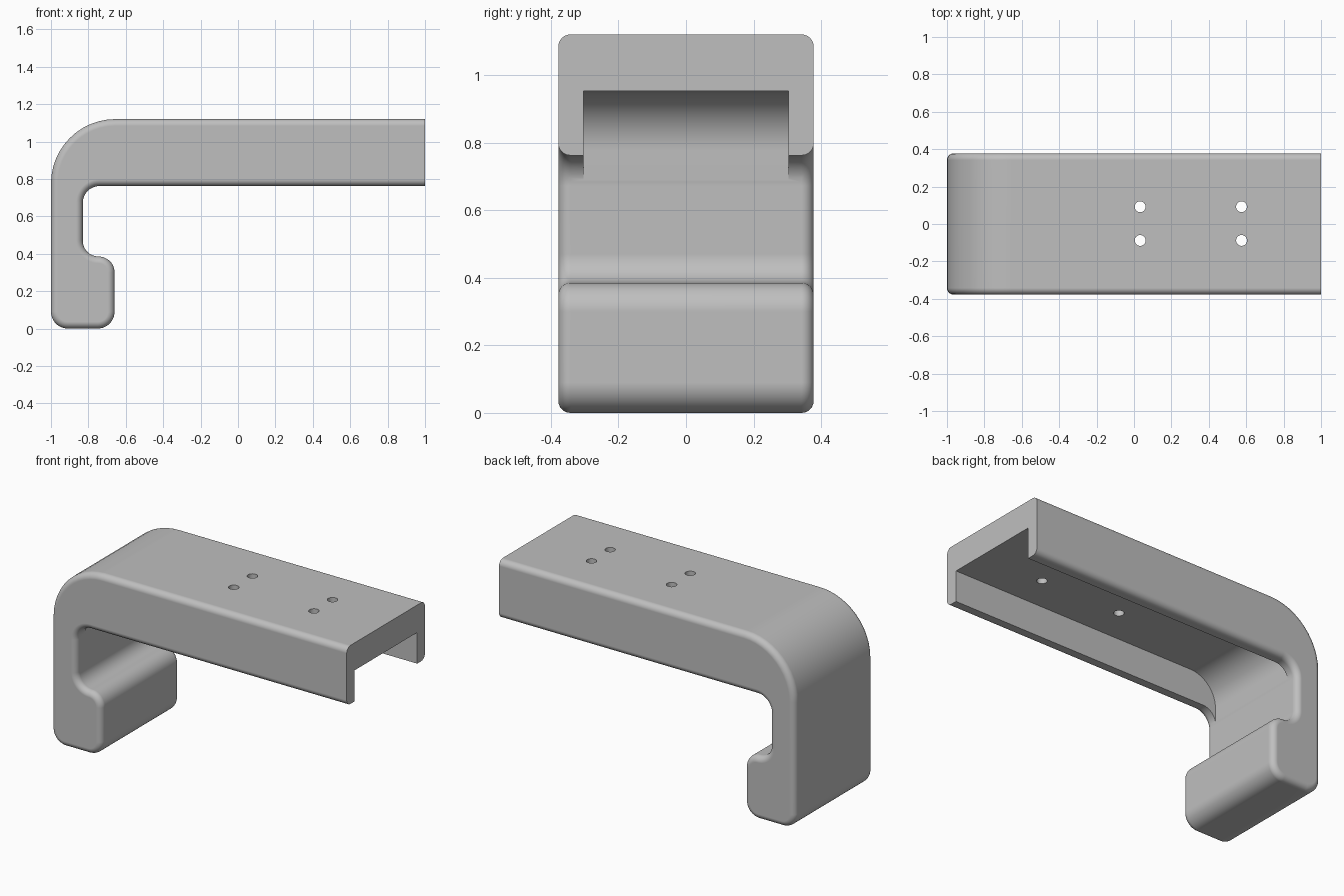
import bpy, bmesh, math
from mathutils import Vector

cube = bpy.data.objects.get("Cube")
if cube:
    bpy.data.objects.remove(cube, do_unlink=True)

HALF, EDGE = 0.378, 0.036        # half width, edge rounding
THICK, SLOT_HALF = 0.17, 0.303   # wall thickness, half width of the channel

grey = bpy.data.materials.new("light_grey")
grey.use_nodes = True
grey.diffuse_color = (0.52, 0.52, 0.52, 1)
grey.node_tree.nodes["Principled BSDF"].inputs["Base Color"].default_value = grey.diffuse_color


def rounded(corners, inset=0.0, steps=12):
    """Round each (x, z, radius) corner of an outline, offset inwards by inset.
    A radius of zero stays sharp."""
    pts = []
    for i, (x, z, r) in enumerate(corners):
        p = Vector((x, z))
        if r == 0:
            pts.append(p)
            continue
        a = (Vector(corners[i - 1][:2]) - p).normalized()
        b = (Vector(corners[(i + 1) % len(corners)][:2]) - p).normalized()
        convex = b.x * a.y - b.y * a.x > 0    # outline runs counter-clockwise
        centre = p + (a + b) * r
        rad = r - inset if convex else r + inset
        for k in range(steps + 1):
            t = math.pi / 2 * k / steps
            pts.append(centre - rad * (b * math.cos(t) + a * math.sin(t)))
    return pts


def loft(name, layers):
    """Join outlines placed at successive y positions into a closed solid."""
    bm = bmesh.new()
    rings = [[bm.verts.new((p.x, y, p.y)) for p in pts] for y, pts in layers]
    n = len(rings[0])
    for lower, upper in zip(rings, rings[1:]):
        for i in range(n):
            j = (i + 1) % n
            bm.faces.new((lower[i], lower[j], upper[j], upper[i]))
    bm.faces.new(rings[0])
    bm.faces.new(rings[-1])
    bmesh.ops.recalc_face_normals(bm, faces=bm.faces[:])
    mesh = bpy.data.meshes.new(name)
    bm.to_mesh(mesh)
    bm.free()
    mesh.materials.append(grey)
    ob = bpy.data.objects.new(name, mesh)
    bpy.context.collection.objects.link(ob)
    return ob


def cut(target, cutter):
    cutter.hide_render = True
    mod = target.modifiers.new("cut", 'BOOLEAN')
    mod.operation, mod.solver, mod.object = 'DIFFERENCE', 'EXACT', cutter
    bpy.context.view_layer.objects.active = target
    bpy.ops.object.modifier_apply(modifier=mod.name)
    bpy.data.objects.remove(cutter, do_unlink=True)


# Hook outline: arm, bend, upright and lip; the arm overruns its cut end
outline = [(-1, 0, 0.09), (-0.66, 0, 0.09), (-0.66, 0.385, 0.085),
           (-1 + THICK, 0.385, 0.085), (-1 + THICK, 0.762, 0.09),
           (1.2, 0.762, EDGE), (1.2, 1.12, EDGE), (-1, 1.12, 0.345)]

# Body with rounded long edges
STEPS = 6
layers = []
for side in (-1, 1):
    for k in range(STEPS + 1):
        t = math.pi / 2 * (k if side < 0 else STEPS - k) / STEPS
        y = side * (HALF - EDGE + EDGE * math.cos(t))
        y = side * (HALF - EDGE * (1 - math.sin(t)))
        inset = EDGE * (1 - math.cos(t)) * 0.999
        layers.append((side * (HALF - EDGE * (1 - math.cos(math.pi / 2 - t))),
                       rounded(outline, EDGE * (1 - math.sin(math.pi / 2 - t)) * 0.999)))
layers.sort(key=lambda item: item[0])
# Widest outlines lie in the middle, smallest ones at the flat sides
layers = [(s * (HALF - EDGE + EDGE * math.sin(a)),
           rounded(outline, EDGE * (1 - math.cos(a)) * 0.999))
          for s, order in ((-1, range(STEPS, -1, -1)), (1, range(STEPS + 1)))
          for a in (math.pi / 2 * k / STEPS for k in order)]
body = loft("hook_bracket", layers)

# Flat arm end
end = [Vector(p) for p in ((1, 0.5), (1.5, 0.5), (1.5, 1.5), (1, 1.5))]
cut(body, loft("end_cutter", [(-1, end), (1, end)]))

# Channel under the arm, with a curved inner end
left = -0.998 + THICK
slot = rounded([(left, 0.6, 0), (1.1, 0.6, 0), (1.1, 0.952, 0), (left, 0.952, 0.175)], steps=20)
cut(body, loft("channel_cutter", [(-SLOT_HALF, slot), (SLOT_HALF, slot)]))

# Four screw holes through the top
for x in (0.033, 0.575):
    for y in (-0.088, 0.092):
        bpy.ops.mesh.primitive_cylinder_add(vertices=32, radius=0.029, depth=0.5,
                                            location=(x, y, 1.1))
        hole = bpy.context.object
        hole.data.materials.append(grey)
        cut(body, hole)

# Smooth the roundings, keep the cut edges crisp
bpy.ops.object.select_all(action='DESELECT')
body.select_set(True)
bpy.context.view_layer.objects.active = body
bpy.ops.object.shade_smooth_by_angle(angle=math.radians(30))
weighted = body.modifiers.new("weighted_normals", 'WEIGHTED_NORMAL')
weighted.keep_sharp = True
